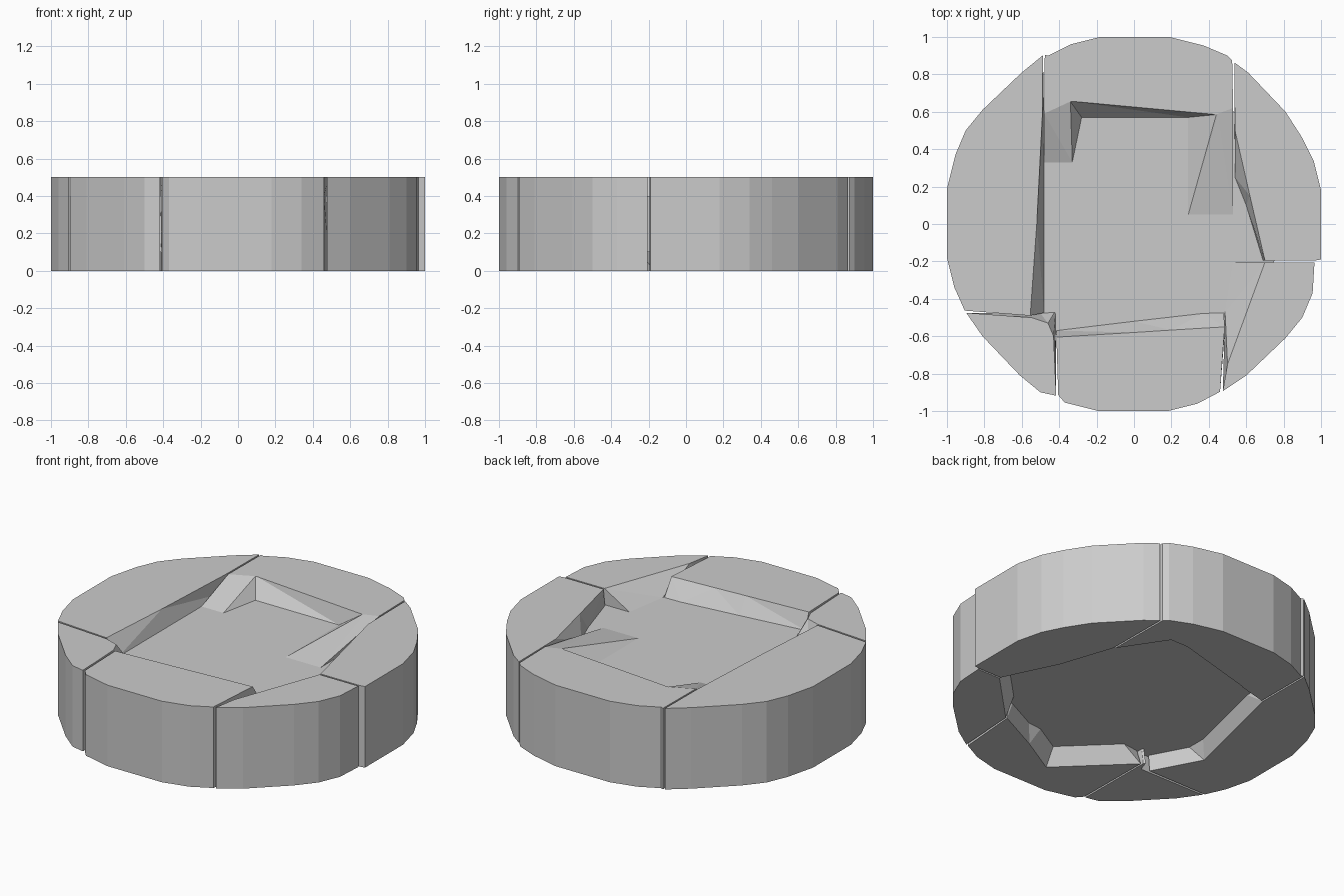
import bpy, bmesh, math

if "Cube" in bpy.data.objects:
    bpy.data.objects.remove(bpy.data.objects["Cube"])

# Rim outline: one quarter, mirrored to a full circle
quarter = [(1, .18), (.96, .34), (.9, .46), (.81, .6), (.61, .81), (.5, .9), (.37, .955), (.19, 1)]
rim = []
for k in range(4):
    c, s = [(1, 0), (0, 1), (-1, 0), (0, -1)][k]
    rim += [(x * c - y * s, x * s + y * c) for x, y in quarter]


def angle(p, base=0.0):
    return (math.atan2(p[1], p[0]) - base) % (2 * math.pi)


def solid(name, layers):
    """Closed solid through stacked loops of (z, points)."""
    bm = bmesh.new()
    loops = [[bm.verts.new((x, y, z)) for x, y in pts] for z, pts in layers]
    n = len(loops[0])
    for lo, hi in zip(loops, loops[1:]):
        for i in range(n):
            j = (i + 1) % n
            bm.faces.new((lo[i], lo[j], hi[j], hi[i]))
    bm.faces.new(loops[0][::-1])
    bm.faces.new(loops[-1])
    bmesh.ops.triangulate(bm, faces=bm.faces[:])
    bmesh.ops.recalc_face_normals(bm, faces=bm.faces[:])
    me = bpy.data.meshes.new(name)
    bm.to_mesh(me)
    bm.free()
    ob = bpy.data.objects.new(name, me)
    bpy.context.collection.objects.link(ob)


def stone(name, start, end, top, mid, bottom):
    """Rim stone from crack to crack, with a rough chiselled inner face."""
    a0 = angle(start)
    span = angle(end, a0)
    arc = sorted((p for p in rim if .01 < angle(p, a0) < span - .01), key=lambda p: angle(p, a0))
    outer = [start] + arc + [end]
    solid(name, [(0, outer + bottom), (.4, outer + mid), (.5, outer + top)])


stone("front_stone", (-.405, -.915), (.46, -.897),
      [(.485, -.55), (.2, -.567), (0, -.58), (-.415, -.605)],
      [(.48, -.475), (.37, -.478), (0, -.52), (-.415, -.57)],
      [(.49, -.52), (.21, -.66), (-.03, -.8), (-.41, -.43)])
stone("front_right_stone", (.475, -.893), (.965, -.205),
      [(.70, -.205), (.5, -.75)],
      [(.53, -.205), (.487, -.47)],
      [(.81, -.205), (.5, -.52)])
stone("right_stone", (.969, -.195), (.536, .864),
      [(.54, .5), (.62, .15), (.70, -.195)],
      [(.54, .25), (.6, .1), (.69, -.195)],
      [(.54, .46), (.65, .135), (.81, -.195)])
stone("back_stone", (.525, .873), (-.477, .905),
      [(-.48, .59), (-.34, .655), (-.33, .656), (.44, .585), (.45, .59), (.53, .62)],
      [(-.48, .33), (-.33, .33), (-.28, .57), (.29, .57), (.29, .05), (.53, .05)],
      [(-.475, .545), (-.3, .59), (-.28, .6), (.23, .74), (.35, .74), (.53, .47)])
stone("left_stone", (-.487, .902), (-.905, -.463),
      [(-.555, -.49), (-.52, 0), (-.49, .58)],
      [(-.48, -.475), (-.48, 0), (-.48, .55)],
      [(-.5, -.46), (-.655, -.17), (-.485, .545)])
stone("front_left_stone", (-.897, -.475), (-.416, -.918),
      [(-.43, -.6), (-.46, -.53), (-.55, -.5)],
      [(-.42, -.48), (-.425, -.472), (-.5, -.478)],
      [(-.42, -.42), (-.43, -.41), (-.45, -.475)])

# Sunken slab inside the ring of stones
floor = [(-.6, -.5), (-.45, -.58), (0, -.75), (.52, -.6), (.76, -.18), (.6, .5),
         (.5, .65), (.3, .72), (-.52, .6), (-.62, -.15)]
solid("floor_slab", [(.1, floor), (.4, floor)])
